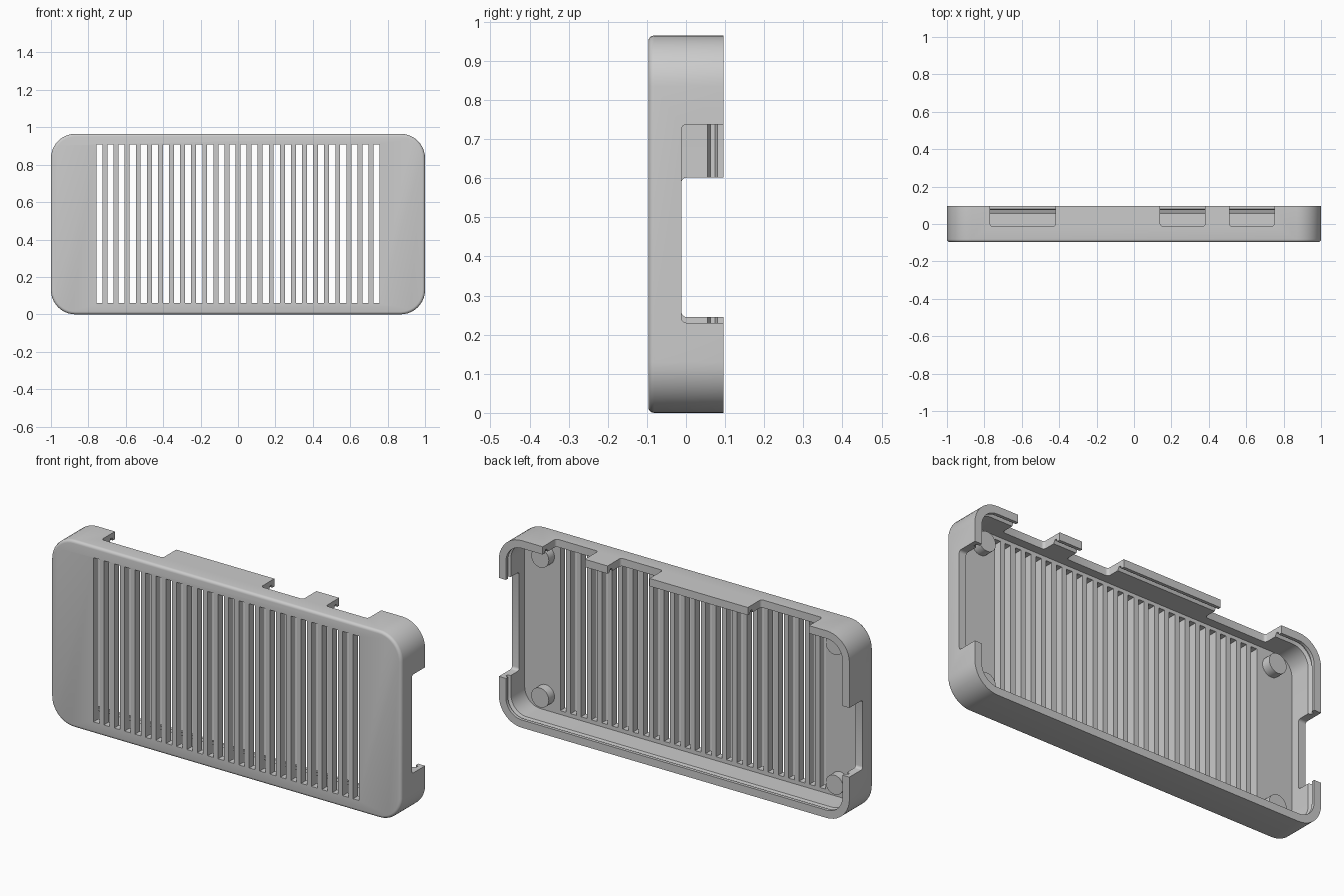
import bpy, bmesh, math
from mathutils import Matrix, Vector

cube = bpy.data.objects.get("Cube")
if cube:
    bpy.data.objects.remove(cube, do_unlink=True)

H, D, R = 0.965, 0.0965, 0.13      # height, half depth, corner radius
WALL, FLOOR = 0.04, -0.0565        # wall thickness, inside of front plate

grey = bpy.data.materials.new("plastic_grey")
grey.use_nodes = True
grey.diffuse_color = (0.6, 0.6, 0.6, 1)
grey.node_tree.nodes["Principled BSDF"].inputs["Base Color"].default_value = (0.6, 0.6, 0.6, 1)


def finish(bm, name):
    bmesh.ops.recalc_face_normals(bm, faces=bm.faces)
    mesh = bpy.data.meshes.new(name)
    bm.to_mesh(mesh)
    bm.free()
    mesh.materials.append(grey)
    obj = bpy.data.objects.new(name, mesh)
    bpy.context.collection.objects.link(obj)
    return obj


def ring(bm, inset, y, steps=10):
    """Rounded rectangle in the xz plane."""
    r = R - inset
    verts = []
    for q, (sx, sz) in enumerate([(1, 1), (-1, 1), (-1, -1), (1, -1)]):
        for i in range(steps + 1):
            a = (q + i / steps) * math.pi / 2
            verts.append(bm.verts.new((sx * (1 - R) + r * math.cos(a), y,
                                       H / 2 + sz * (H / 2 - R) + r * math.sin(a))))
    return verts


def box(bm, x, y, z, bevel=0, axis=0):
    """Box from ranges, optionally rounding the edges parallel to an axis."""
    size = Vector([b - a for a, b in (x, y, z)])
    mid = Vector([(a + b) / 2 for a, b in (x, y, z)])
    verts = bmesh.ops.create_cube(bm, size=1, matrix=Matrix.Translation(mid) @ Matrix.Diagonal(size.to_4d()))["verts"]
    if bevel:
        edges = [e for e in {e for v in verts for e in v.link_edges}
                 if abs((e.verts[0].co - e.verts[1].co).normalized()[axis]) > 0.9]
        bmesh.ops.bevel(bm, geom=edges, offset=bevel, segments=4, profile=0.5, affect='EDGES')


def cut(obj, bm):
    cutter = finish(bm, "cutter")
    mod = obj.modifiers.new("cut", 'BOOLEAN')
    mod.operation, mod.solver, mod.object = 'DIFFERENCE', 'EXACT', cutter
    bpy.context.view_layer.objects.active = obj
    bpy.ops.object.modifier_apply(modifier=mod.name)
    bpy.data.objects.remove(cutter, do_unlink=True)


def smooth(obj):
    bpy.ops.object.select_all(action='DESELECT')
    obj.select_set(True)
    bpy.context.view_layer.objects.active = obj
    bpy.ops.object.shade_smooth_by_angle(angle=math.radians(30))


# Tray: rounded front edge, straight wall, inner snap groove, flat floor
F = 0.015
profile = [(F - F * math.sin(a), -D + F - F * math.cos(a))
           for a in (i * math.pi / 8 for i in range(5))]
profile += [(0, D), (WALL, D), (WALL, 0.08), (0.024, 0.074),
            (0.024, 0.063), (WALL, 0.055), (WALL, FLOOR)]
bm = bmesh.new()
rings = [ring(bm, *p) for p in profile]
for a, b in zip(rings, rings[1:]):
    for i in range(len(a)):
        j = (i + 1) % len(a)
        bm.faces.new((a[i], a[j], b[j], b[i]))
bm.faces.new(rings[0])
bm.faces.new(rings[-1])
case = finish(bm, "case_shell")

# Vent slots
SLOTS, WIDTH, SPAN = 26, 0.033, 1.514
bm = bmesh.new()
for i in range(SLOTS):
    x = -SPAN / 2 + i * (SPAN - WIDTH) / (SLOTS - 1)
    box(bm, (x, x + WIDTH), (-0.15, -0.03), (0.06, 0.907))
cut(case, bm)

# Port openings in the top wall and both ends
bm = bmesh.new()
depth = (-0.012, 0.2)
for x in [(-0.77, -0.42), (0.14, 0.38), (0.51, 0.75)]:
    box(bm, x, depth, (0.87, 1.1), 0.014, 2)
box(bm, (0.92, 1.1), depth, (0.23, 0.738), 0.014, 0)
box(bm, (-1.1, -0.92), depth, (0.245, 0.602), 0.014, 0)
cut(case, bm)
smooth(case)

# Four support pegs on the floor
for side, x in (("left", 0.84), ("right", -0.84)):
    for level, z in (("lower", 0.122), ("upper", 0.843)):
        bm = bmesh.new()
        spin = Matrix.Translation((x, -0.035, z)) @ Matrix.Rotation(math.pi / 2, 4, 'X')
        bmesh.ops.create_cone(bm, cap_ends=True, segments=32, radius1=0.05, radius2=0.05,
                              depth=0.05, matrix=spin)
        smooth(finish(bm, f"{level}_{side}_peg"))
